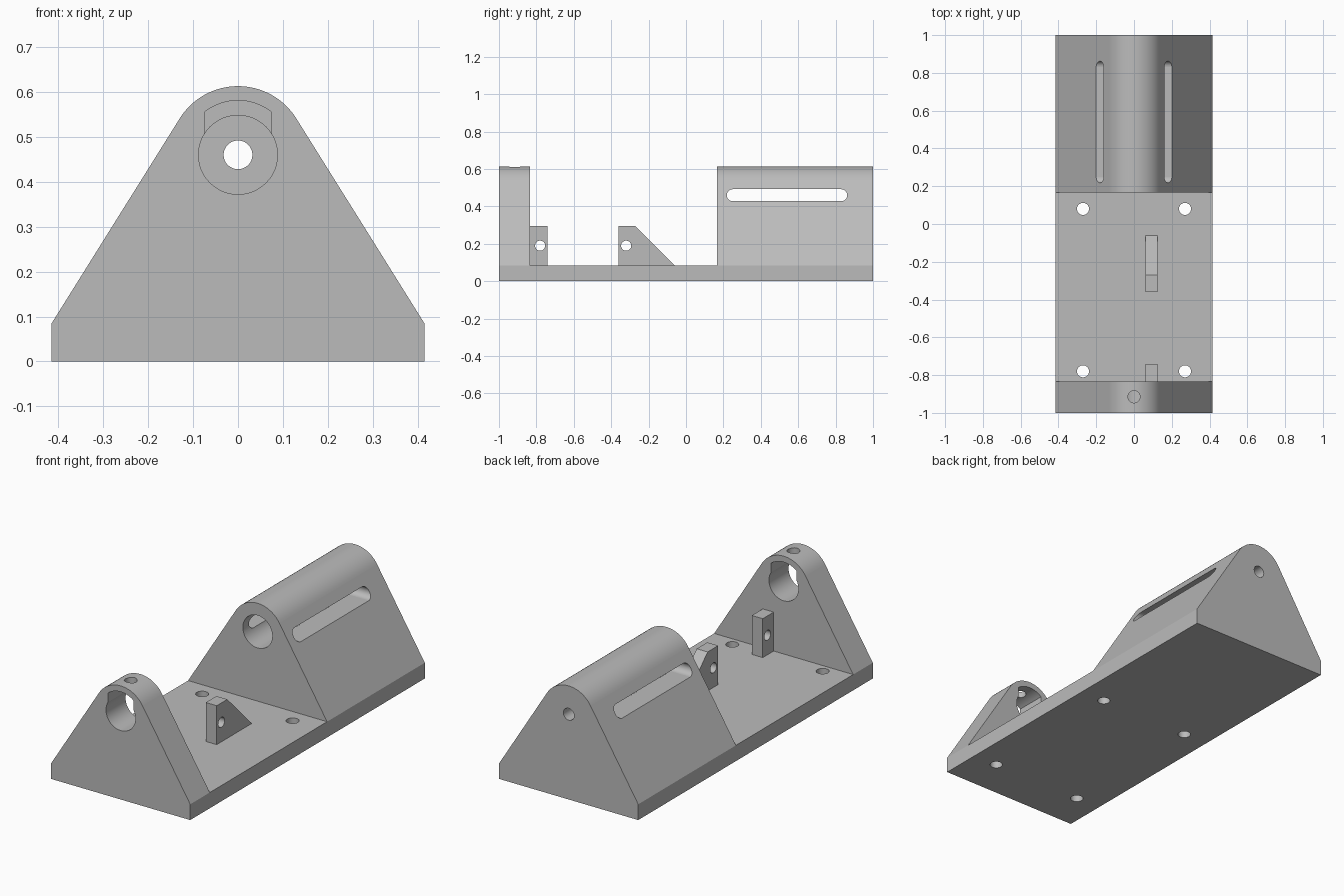
import bpy
import bmesh
from math import sin, cos, pi, asin, atan2, acos, hypot

if "Cube" in bpy.data.objects:
    bpy.data.objects.remove(bpy.data.objects["Cube"])

HALF, BASE_TOP = 0.415, 0.085        # base half width and thickness
AXIS_Z, CROWN_R, BORE_R = 0.46, 0.153, 0.088
HOLE_R = 0.032
PLATE_BACK, BLOCK_FRONT = -0.833, 0.167

grey = bpy.data.materials.new("light grey")
grey.use_nodes = True
grey.diffuse_color = (0.5, 0.5, 0.5, 1)
grey.node_tree.nodes["Principled BSDF"].inputs["Base Color"].default_value = (0.5, 0.5, 0.5, 1)


def arc(u, v, r, start, end, n):
    return [(u + r * cos(start + (end - start) * i / n),
             v + r * sin(start + (end - start) * i / n)) for i in range(n + 1)]


def circle(u, v, r):
    return arc(u, v, r, 0, 2 * pi, 48)[:-1]


def prism(name, points, axis, low, high):
    """Extrude a 2D outline along an axis."""
    place = {"x": lambda u, v, w: (w, u, v),
             "y": lambda u, v, w: (u, w, v),
             "z": lambda u, v, w: (u, v, w)}[axis]
    bm = bmesh.new()
    face = bm.faces.new([bm.verts.new(place(u, v, low)) for u, v in points])
    grown = bmesh.ops.extrude_face_region(bm, geom=[face])["geom"]
    verts = [g for g in grown if isinstance(g, bmesh.types.BMVert)]
    bmesh.ops.translate(bm, verts=verts, vec=place(0, 0, high - low))
    bmesh.ops.recalc_face_normals(bm, faces=bm.faces)
    mesh = bpy.data.meshes.new(name)
    bm.to_mesh(mesh)
    bm.free()
    mesh.materials.append(grey)
    obj = bpy.data.objects.new(name, mesh)
    bpy.context.collection.objects.link(obj)
    return obj


def select(obj):
    bpy.ops.object.select_all(action="DESELECT")
    obj.select_set(True)
    bpy.context.view_layer.objects.active = obj


def finish(obj, *cutters):
    """Cut the holes, then smooth the curved walls only."""
    select(obj)
    for cutter in cutters:
        mod = obj.modifiers.new("cut", "BOOLEAN")
        mod.operation = "DIFFERENCE"
        mod.solver = "EXACT"
        mod.object = cutter
        bpy.ops.object.modifier_apply(modifier=mod.name)
        bpy.data.objects.remove(cutter)
    bpy.ops.object.shade_smooth_by_angle(angle=pi / 6)
    for poly in obj.data.polygons:
        if poly.area > 0.02:
            poly.use_smooth = False


# Base with four screw holes
base = prism("base", [(-HALF, 0), (HALF, 0), (HALF, BASE_TOP), (-HALF, BASE_TOP)], "y", -1, 1)
finish(base, *[prism("screw_hole", circle(x, y, HOLE_R), "z", -0.1, 0.2)
               for x in (-0.27, 0.27) for y in (-0.78, 0.08)])

# Shared outline: sloping sides tangent to a round crown
rise = AXIS_Z - BASE_TOP
tangent = acos(CROWN_R / hypot(HALF, rise)) - atan2(rise, HALF)
outline = ([(-HALF, BASE_TOP), (HALF, BASE_TOP)]
           + arc(0, AXIS_Z, CROWN_R, tangent, pi - tangent, 32))

# Front support with keyed bore and a vertical set screw hole
key_r, key_half = 0.121, 0.075
swing = asin(key_half / key_r)
key = [(-key_half, AXIS_Z), (key_half, AXIS_Z)] + arc(0, AXIS_Z, key_r, pi / 2 - swing, pi / 2 + swing, 16)
support = prism("front_support", outline, "y", -1, PLATE_BACK)
finish(support,
       prism("bore", circle(0, AXIS_Z, BORE_R), "y", -1.1, -0.7),
       prism("keyway", key, "y", -1.1, -0.7),
       prism("set_screw_hole", circle(0, -0.915, HOLE_R), "z", AXIS_Z, 0.7))

# Rear housing with blind bore, end hole and long side slots
slot_r = 0.032
slot = (arc(0.83, AXIS_Z, slot_r, -pi / 2, pi / 2, 16)
        + arc(0.25, AXIS_Z, slot_r, pi / 2, 3 * pi / 2, 16))
housing = prism("rear_housing", outline, "y", BLOCK_FRONT, 1)
finish(housing,
       prism("bore", circle(0, AXIS_Z, BORE_R), "y", 0, 0.92),
       prism("end_hole", circle(0, AXIS_Z, HOLE_R), "y", 0.8, 1.1),
       prism("side_slot", slot, "x", -0.6, 0.6))

# Two small lugs with cross holes
LUG_TOP = 0.295
lugs = {
    "front_lug": (-0.78, [(PLATE_BACK, BASE_TOP), (-0.74, BASE_TOP),
                          (-0.74, LUG_TOP), (PLATE_BACK, LUG_TOP)]),
    "rear_lug": (-0.32, [(-0.36, BASE_TOP), (-0.06, BASE_TOP),
                         (-0.27, LUG_TOP), (-0.36, LUG_TOP)]),
}
for name, (hole_y, points) in lugs.items():
    finish(prism(name, points, "x", 0.06, 0.125),
           prism("cross_hole", circle(hole_y, 0.19, 0.027), "x", 0, 0.2))
